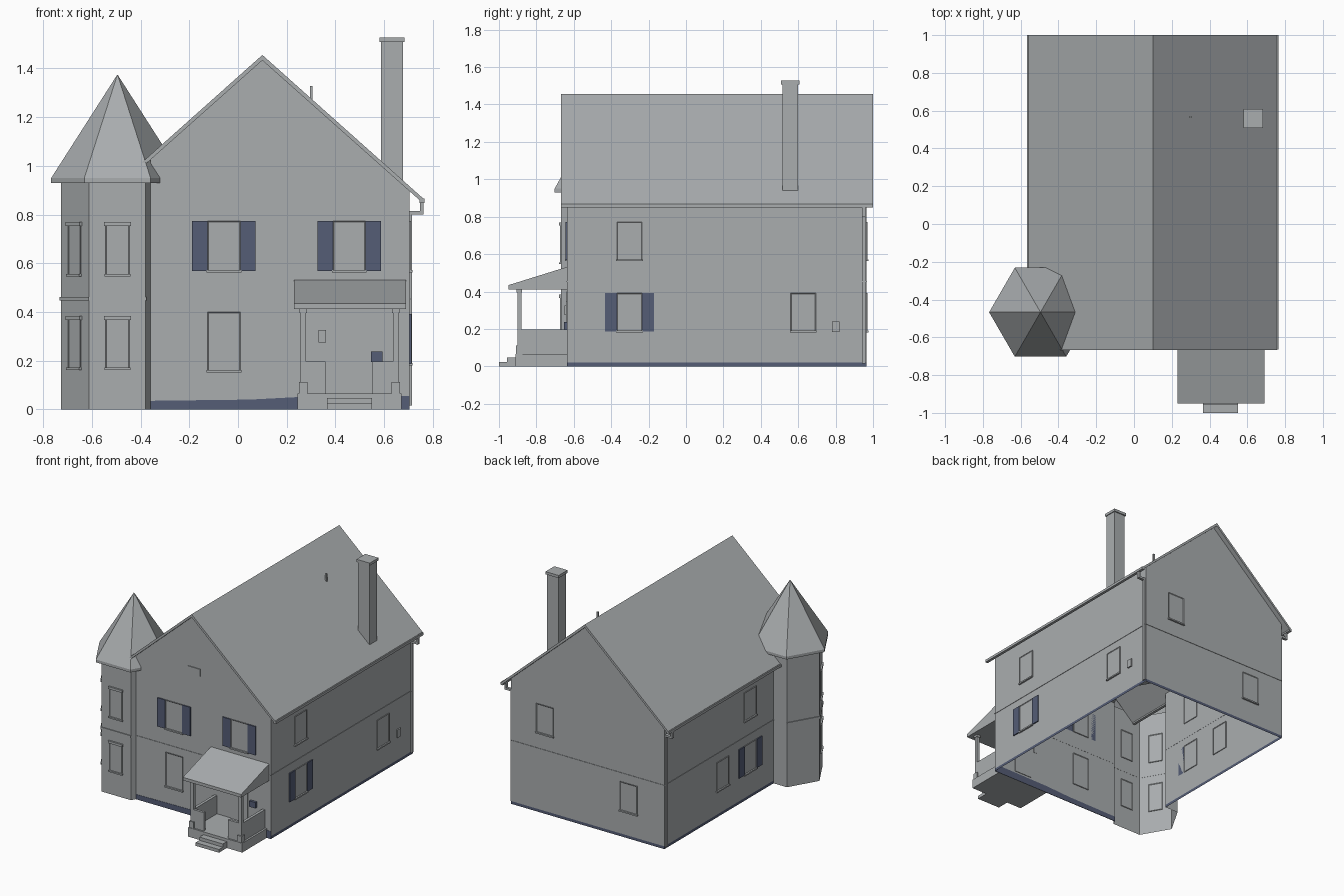
import bpy, bmesh
from math import radians, cos, sin, pi
from mathutils import Matrix, Vector

old = bpy.data.objects.get("Cube")
if old:
    bpy.data.objects.remove(old)


def material(name, color):
    m = bpy.data.materials.new(name)
    m.use_nodes = True
    m.diffuse_color = color
    for node in m.node_tree.nodes:
        if node.type == 'BSDF_PRINCIPLED':
            node.inputs["Base Color"].default_value = color
    return m


GREY = material("house grey", (0.40, 0.42, 0.43, 1))
BLUE = material("slate blue", (0.09, 0.11, 0.18, 1))

# Main dimensions
LEFT, RIGHT, FRONT, BACK = -0.505, 0.705, -0.635, 0.965
RIDGE_X, RIDGE_Z, EAVE_Z, EAVE_RUN = 0.10, 1.455, 0.868, 0.658
SLOPE = (RIDGE_Z - EAVE_Z) / EAVE_RUN
TOWER = Vector((-0.495, -0.467, 0))
TOWER_R = 0.232


def finish(bm, name, *mats):
    mesh = bpy.data.meshes.new(name)
    bm.to_mesh(mesh)
    bm.free()
    obj = bpy.data.objects.new(name, mesh)
    bpy.context.collection.objects.link(obj)
    for m in mats or (GREY,):
        mesh.materials.append(m)
    return obj


def box(name, x, y, z, mat=GREY, frame=Matrix()):
    bm = bmesh.new()
    bmesh.ops.create_cube(bm, size=1)
    size = [b - a for a, b in (x, y, z)]
    mid = [(a + b) / 2 for a, b in (x, y, z)]
    bm.transform(frame @ Matrix.Translation(mid) @ Matrix.Diagonal((*size, 1)))
    return finish(bm, name, mat)


def prism(name, points, start, end, axis='Y', mat=GREY):
    """Extrude a closed profile along the Y axis (x, z) or X axis (y, z)."""
    bm = bmesh.new()
    place = (lambda a, z: (a, start, z)) if axis == 'Y' else (lambda a, z: (start, a, z))
    face = bm.faces.new([bm.verts.new(place(*p)) for p in points])
    new = bmesh.ops.extrude_face_region(bm, geom=[face])["geom"]
    move = (0, end - start, 0) if axis == 'Y' else (end - start, 0, 0)
    bmesh.ops.translate(bm, vec=move, verts=[v for v in new if isinstance(v, bmesh.types.BMVert)])
    bmesh.ops.recalc_face_normals(bm, faces=bm.faces)
    return finish(bm, name, mat)


def cut(bm, co, no):
    bmesh.ops.bisect_plane(bm, geom=bm.verts[:] + bm.edges[:] + bm.faces[:], plane_co=co, plane_no=no)


def drop(bm, test):
    bmesh.ops.delete(bm, geom=[f for f in bm.faces if test(f.calc_center_median())], context='FACES')


def wall_frame(origin, degrees):
    """Local x runs along the wall, local -y points outward."""
    return Matrix.Translation(origin) @ Matrix.Rotation(radians(degrees), 4, 'Z')


front = wall_frame((0, FRONT, 0), 0)
right = wall_frame((RIGHT, 0, 0), 90)
back = wall_frame((0, BACK, 0), 180)
left = wall_frame((LEFT, 0, 0), -90)


# House walls: hollow shell, open below and where the tower joins
wall_top = RIDGE_Z - 0.02 - SLOPE * (RIGHT - RIDGE_X)
bm = bmesh.new()
outline = [(LEFT, 0), (RIGHT, 0), (RIGHT, wall_top), (RIDGE_X, RIDGE_Z - 0.02), (LEFT, wall_top)]
rings = [[bm.verts.new((x, y, z)) for x, z in outline] for y in (FRONT, BACK)]
bm.faces.new(rings[0])
bm.faces.new(rings[1][::-1])
for i in (1, 4):
    j = (i + 1) % 5
    bm.faces.new((rings[0][j], rings[0][i], rings[1][i], rings[1][j]))
cut(bm, (0, 0, 0.02), (0, 0, 1))
cut(bm, (-0.36, 0, 0), (1, 0, 0))
cut(bm, (0, -0.268, 0), (0, 1, 0))
drop(bm, lambda c: c.x < -0.36 and c.y < -0.27)
for f in bm.faces:
    f.material_index = int(f.calc_center_median().z < 0.02)
bmesh.ops.recalc_face_normals(bm, faces=bm.faces)
finish(bm, "house_walls", GREY, BLUE)
prism("front_foundation", [(-0.36, 0), (RIGHT, 0), (RIGHT, 0.055), (0.24, 0.05), (0.05, 0.04), (-0.36, 0.035)],
      FRONT - 0.002, FRONT + 0.002, mat=BLUE)

# Thin floor line on every wall
for name, frame, a, b in (("front", front, -0.36, RIGHT), ("right", right, FRONT, BACK),
                          ("back", back, -RIGHT, -LEFT), ("left", left, -BACK, 0.268)):
    box(name + "_floor_line", (a, b), (-0.003, 0.001), (0.450, 0.456), frame=frame)

# Main roof, gutters and downspouts
for side, name in ((-1, "left"), (1, "right")):
    eave = RIDGE_X + side * EAVE_RUN
    prism(name + "_roof", [(RIDGE_X, RIDGE_Z), (eave, EAVE_Z), (eave, EAVE_Z - 0.02),
                           (RIDGE_X, RIDGE_Z - 0.022)], -0.667, 1.0)
    a, b = sorted((eave - side * 0.012, eave + side * 0.008))
    box(name + "_gutter", (a, b), (-0.665, 1.0), (0.848, 0.866))
    wall = RIGHT if side > 0 else LEFT
    a, b = sorted((eave - side * 0.01, eave + side * 0.004))
    box(name + "_gutter_drop", (a, b), (0.94, 0.96), (0.80, 0.85))
    box(name + "_gutter_elbow", sorted((wall, eave + side * 0.004)), (0.94, 0.96), (0.80, 0.814))
    box(name + "_downspout", sorted((wall, wall + side * 0.010)), (0.94, 0.96), (0.015, 0.814))

# Chimney and vent pipe
box("chimney", (0.588, 0.678), (0.515, 0.60), (0.935, 1.51))
box("chimney_cap", (0.58, 0.684), (0.508, 0.608), (1.508, 1.527))
box("vent_pipe", (0.295, 0.305), (0.562, 0.572), (1.26, 1.328))

# Corner tower: hexagonal rings, walls removed where it opens into the house
bm = bmesh.new()
profile = [(TOWER_R, 0), (TOWER_R, 0.93), (0.272, 0.93), (0.272, 0.95)]
rings = [[bm.verts.new(TOWER + Vector((r * cos(k * pi / 3), r * sin(k * pi / 3), z))) for k in range(6)]
         for r, z in profile]
tip = bm.verts.new(TOWER + Vector((0, 0, 1.375)))
for k in range(6):
    n = (k + 1) % 6
    for low, high in zip(rings, rings[1:]):
        bm.faces.new((low[k], low[n], high[n], high[k]))
    bm.faces.new((rings[-1][k], rings[-1][n], tip))
bmesh.ops.recalc_face_normals(bm, faces=bm.faces)
cut(bm, (LEFT, 0, 0), (1, 0, 0))
cut(bm, (0, FRONT, 0), (0, 1, 0))
drop(bm, lambda c: c.x > LEFT and c.y > FRONT and c.z < 0.92)
finish(bm, "tower")

# Tower floor band on the outer faces
apothem = TOWER_R * cos(pi / 6)
faces = [wall_frame(TOWER, a) @ Matrix.Translation((0, -apothem, 0)) for a in (0, -60, -120)]
for frame in faces:
    box("tower_band", (-0.119, 0.119), (-0.006, 0.001), (0.446, 0.462), frame=frame)


def window(name, frame, u, z, w=0.135, h=0.205, shutters=False, head=False):
    """Framed pane showing on both sides of the wall, with a sill."""
    bm = bmesh.new()
    bmesh.ops.create_cube(bm, size=1)
    bm.transform(Matrix.Diagonal((w, 0.010, h, 1)))
    panes = [f for f in bm.faces if abs(f.normal.y) > 0.5]
    bmesh.ops.inset_individual(bm, faces=panes, thickness=0.006, depth=-0.003)
    bm.transform(frame @ Matrix.Translation((u, 0, z + h / 2)))
    finish(bm, name)
    box(name + "_sill", (u - w / 2 - 0.004, u + w / 2 + 0.004), (-0.012, 0), (z - 0.006, z + 0.004), frame=frame)
    if head:
        box(name + "_head", (u - w / 2 - 0.006, u + w / 2 + 0.006), (-0.012, 0), (z + h - 0.014, z + h + 0.003),
            frame=frame)
    if shutters:
        for s in (-1, 1):
            a, b = sorted((u + s * w / 2, u + s * (w / 2 + 0.063)))
            box(name + "_shutter", (a, b), (-0.008, 0), (z, z + h), BLUE, frame)


# Windows around the house
HIGH, LOW = 0.568, 0.187
window("front_left_upper_window", front, -0.058, HIGH, shutters=True)
window("front_right_upper_window", front, 0.457, HIGH, shutters=True)
window("front_lower_window", front, -0.057, 0.157, h=0.243)
window("right_upper_window", right, -0.302, HIGH)
window("right_front_lower_window", right, -0.302, LOW, shutters=True)
window("right_back_lower_window", right, 0.627, LOW)
window("back_upper_window", back, -0.437, HIGH)
window("back_lower_window", back, 0.224, LOW)
window("left_upper_window", left, 0.0, HIGH)
window("left_front_lower_window", left, 0.0, LOW, shutters=True)
window("left_back_lower_window", left, -0.31, LOW)
for frame in faces[:2]:
    window("tower_upper_window", frame, 0, 0.552, 0.1, 0.215, head=True)
    window("tower_lower_window", frame, 0, 0.168, 0.1, 0.212, head=True)

# Gable vent, meter box and wall fittings
box("gable_vent", (0.053, 0.147), (-0.006, 0.004), (1.01, 1.064), frame=front)
box("meter_box", (0.78, 0.82), (-0.01, 0.002), (0.183, 0.24), frame=right)
box("porch_lamp", (0.33, 0.361), (-0.014, 0.002), (0.275, 0.325), frame=front)
box("mailbox", (0.546, 0.594), (-0.018, 0.002), (0.195, 0.237), BLUE, front)
box("front_door", (0.39, 0.525), (-0.006, 0.004), (0.066, 0.347), frame=front)

# Porch deck, steps, half walls and posts
box("porch_deck", (0.245, 0.672), (-0.912, FRONT), (0, 0.066))
box("lower_step", (0.365, 0.55), (-1.0, -0.90), (0, 0.023))
box("upper_step", (0.365, 0.55), (-0.957, -0.90), (0, 0.046))
for name, x, inner in (("left", 0.648, 0.55), ("right", 0.268, 0.36)):
    box(name + "_porch_side_wall", (x - 0.010, x + 0.010), (-0.88, FRONT), (0.06, 0.197))
    box(name + "_porch_front_wall", sorted((x, inner)), (-0.90, -0.882), (0.06, 0.197))
    box(name + "_post_foot", (x - 0.018, x + 0.018), (-0.909, -0.873), (0.06, 0.112))
    box(name + "_post", (x - 0.011, x + 0.011), (-0.902, -0.880), (0.11, 0.412))
    box(name + "_post_cap", (x - 0.015, x + 0.015), (-0.906, -0.876), (0.396, 0.412))

# Porch roof: solid wedge with a projecting front beam
prism("porch_roof", [(-0.95, 0.412), (FRONT, 0.412), (FRONT, 0.532), (-0.95, 0.434)], 0.23, 0.69, 'X')
